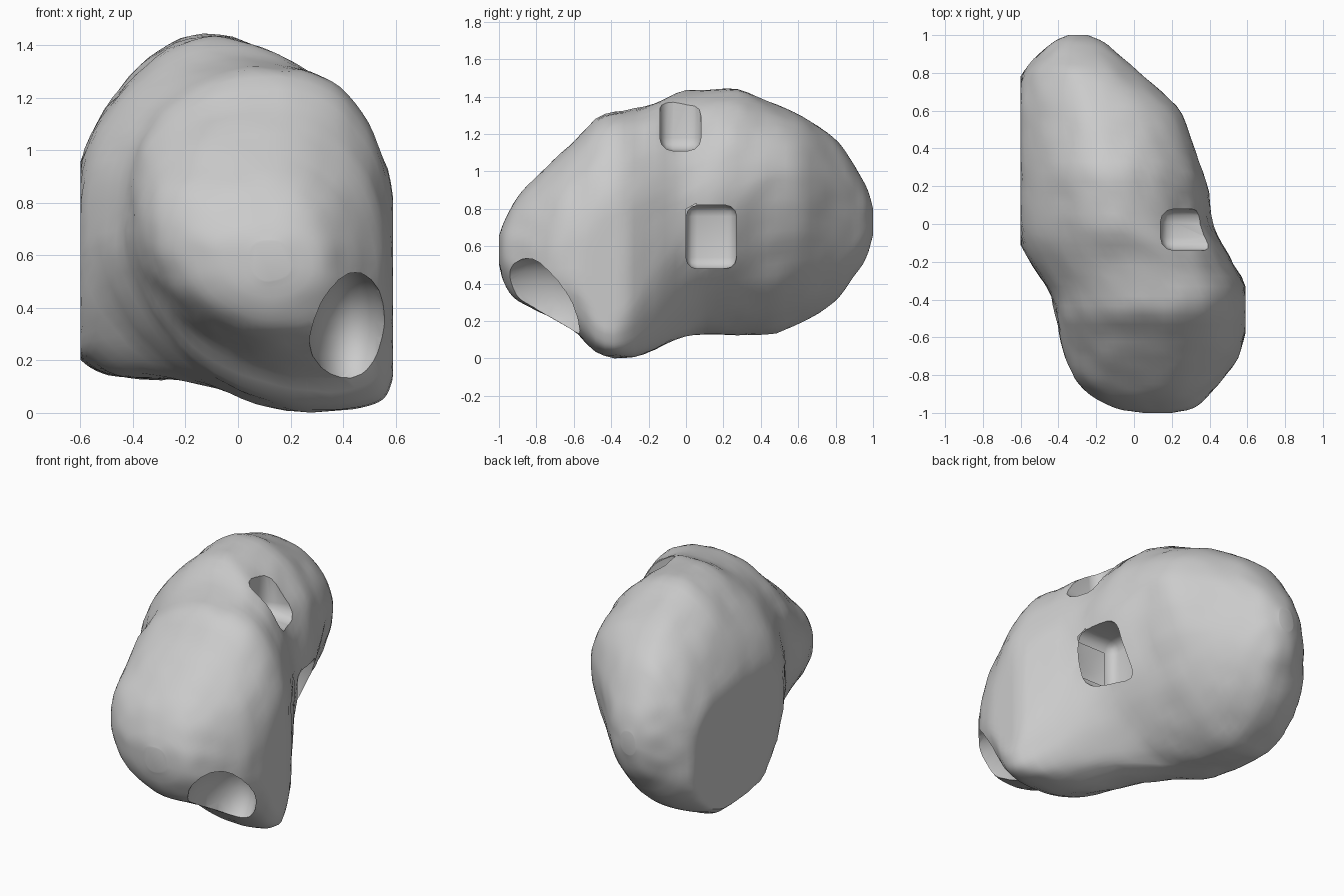
import bpy
import bmesh
from math import cos, sin, pi
from mathutils import Vector, noise

cube = bpy.data.objects.get("Cube")
if cube:
    bpy.data.objects.remove(cube, do_unlink=True)

stone = bpy.data.materials.new("stone_grey")
stone.use_nodes = True
GREY = (0.6, 0.6, 0.6, 1)
stone.diffuse_color = GREY
stone.node_tree.nodes["Principled BSDF"].inputs["Base Color"].default_value = GREY

STATIONS, SEGMENTS = 56, 80
FLAT_LEFT, FLAT_RIGHT = -0.6, 0.59

# Outline curves along the length: (y, value)
LEFT = [(-1, .05), (-.98, -.08), (-.9, -.24), (-.8, -.33), (-.6, -.39), (-.4, -.43),
        (-.2, -.55), (0, -.65), (.4, -.67), (.6, -.66), (.8, -.59), (.9, -.5), (.97, -.42), (1, -.35)]
RIGHT = [(-1, .2), (-.98, .3), (-.9, .4), (-.8, .49), (-.65, .57), (-.4, .61), (-.2, .52),
         (0, .42), (.2, .39), (.4, .32), (.6, .24), (.8, .03), (.9, -.08), (.97, -.17), (1, -.24)]
BOTTOM = [(-1, .5), (-.98, .42), (-.9, .31), (-.8, .26), (-.6, .15), (-.45, .02), (-.3, .005),
          (-.2, .03), (-.05, .1), (.05, .13), (.45, .13), (.6, .19), (.8, .31), (.9, .44),
          (.97, .55), (1, .66)]
TOP = [(-1, .66), (-.98, .72), (-.9, .87), (-.8, .97), (-.6, 1.16), (-.45, 1.3), (-.2, 1.35),
       (0, 1.43), (.25, 1.44), (.4, 1.39), (.6, 1.31), (.8, 1.17), (.9, 1.03), (.97, .9), (1, .8)]
# Where each section touches its outline
TOP_X = [(-1, .12), (-.4, .13), (-.2, .07), (0, -.07), (.2, -.11), (1, -.3)]
BOTTOM_X = [(-1, .12), (-.6, .28), (-.4, .3), (-.2, .22), (-.05, .05), (.1, -.25), (.6, -.35), (1, -.3)]
RIGHT_Z = [(-1, .56), (-.8, .5), (-.4, .58), (-.1, .72), (.2, .88), (.5, .97), (.8, .87), (1, .74)]
LEFT_Z = [(-1, .6), (-.8, .7), (-.4, .72), (0, .66), (.4, .55), (.6, .55), (1, .72)]
# Squareness of the four corners of a section
UPPER_RIGHT = [(-1, 2.1), (-.6, 2.15), (-.4, 2.3), (-.2, 2.3), (0, 1.95), (.4, 1.95), (1, 2.2)]
UPPER_LEFT = [(-1, 2.1), (-.5, 2.3), (-.2, 2.35), (0, 1.85), (.5, 1.85), (1, 2.2)]
LOWER_RIGHT = [(-1, 2), (-.6, 3), (-.4, 5.5), (-.2, 3), (0, 1.9), (.3, 1.65), (.7, 1.65), (1, 2)]
LOWER_LEFT = [(-1, 2), (-.6, 1.95), (-.2, 1.9), (.1, 3.2), (.6, 3.4), (1, 2)]


def at(curve, y):
    """Smooth curve through the points, without overshoot."""
    def slope(i):
        (a, u), (b, v) = curve[i], curve[i + 1]
        return (v - u) / (b - a)

    def tangent(i):
        if i == 0 or i == len(curve) - 1:
            return slope(min(i, len(curve) - 2))
        m, n = slope(i - 1), slope(i)
        return 2 * m * n / (m + n) if m * n > 0 else 0

    i = 0
    while i < len(curve) - 2 and y > curve[i + 1][0]:
        i += 1
    (a, u), (b, v) = curve[i], curve[i + 1]
    h, t = b - a, (y - a) / (b - a)
    ease = t * t * (3 - 2 * t)
    return (u + (v - u) * ease + h * t * (1 - t) * ((1 - t) * tangent(i) - t * tangent(i + 1)))


def section_point(y, angle):
    c, s = cos(angle), sin(angle)
    if s > 0:
        power = at(UPPER_RIGHT if c > 0 else UPPER_LEFT, y)
    else:
        power = at(LOWER_RIGHT if c > 0 else LOWER_LEFT, y)
    c_out, s_out = abs(c) ** (2 / power), abs(s) ** (2 / power)
    mid_x = at(TOP_X if s > 0 else BOTTOM_X, y)
    mid_z = at(RIGHT_Z if c > 0 else LEFT_Z, y)
    x = mid_x + (at(RIGHT if c > 0 else LEFT, y) - mid_x) * c_out
    z = mid_z + (at(TOP if s > 0 else BOTTOM, y) - mid_z) * s_out
    p = Vector((x, y, z))
    # Gentle lumps, with the two sides ground flat
    lump = 0.01 * noise.noise(p * 4) + 0.008 * noise.noise(p * 10)
    p += lump * Vector((c, 0, s))
    p.x = min(max(p.x, FLAT_LEFT), FLAT_RIGHT)
    p.z = max(p.z, 0)
    return p


def make_object(name, bm):
    bmesh.ops.recalc_face_normals(bm, faces=bm.faces)
    mesh = bpy.data.meshes.new(name)
    bm.to_mesh(mesh)
    bm.free()
    mesh.materials.append(stone)
    obj = bpy.data.objects.new(name, mesh)
    bpy.context.collection.objects.link(obj)
    return obj


def boulder():
    bm = bmesh.new()
    rings = []
    for i in range(STATIONS + 1):
        y = -cos(pi * i / STATIONS)
        rings.append([bm.verts.new(section_point(y, 2 * pi * (j + .5) / SEGMENTS))
                      for j in range(SEGMENTS)])
    for a, b in zip(rings, rings[1:]):
        for j in range(SEGMENTS):
            k = (j + 1) % SEGMENTS
            bm.faces.new((a[j], a[k], b[k], b[j]))
    bm.faces.new(rings[0])
    bm.faces.new(rings[-1])
    return make_object("boulder", bm)


def box_cutter(name, low, high, rounding):
    low, high = Vector(low), Vector(high)
    bm = bmesh.new()
    bmesh.ops.create_cube(bm, size=1)
    bmesh.ops.scale(bm, vec=high - low, verts=bm.verts)
    bmesh.ops.translate(bm, vec=(low + high) / 2, verts=bm.verts)
    bmesh.ops.bevel(bm, geom=bm.edges[:], offset=rounding, segments=3,
                    profile=0.5, affect='EDGES')
    return make_object(name, bm)


def round_cutter(name, centre, radii):
    bm = bmesh.new()
    bmesh.ops.create_uvsphere(bm, u_segments=20, v_segments=12, radius=1)
    bmesh.ops.scale(bm, vec=radii, verts=bm.verts)
    bmesh.ops.translate(bm, vec=centre, verts=bm.verts)
    return make_object(name, bm)


rock = boulder()

# Side socket, upper notch and lower front scoop
cutters = [
    box_cutter("side_socket_cutter", (.16, 0, .48), (.8, .27, .82), .06),
    box_cutter("upper_notch_cutter", (.14, -.14, 1.11), (.8, .08, 1.7), .07),
    round_cutter("front_scoop_cutter", (.43, -.8, .29), (.16, .3, .25)),
]

bpy.ops.object.select_all(action='DESELECT')
rock.select_set(True)
bpy.context.view_layer.objects.active = rock
for cutter in cutters:
    cutter.hide_render = True
    mod = rock.modifiers.new(cutter.name, 'BOOLEAN')
    mod.operation = 'DIFFERENCE'
    mod.solver = 'EXACT'
    mod.object = cutter
    bpy.ops.object.modifier_apply(modifier=mod.name)
    bpy.data.objects.remove(cutter, do_unlink=True)

bpy.ops.object.shade_smooth_by_angle(angle=0.6)
